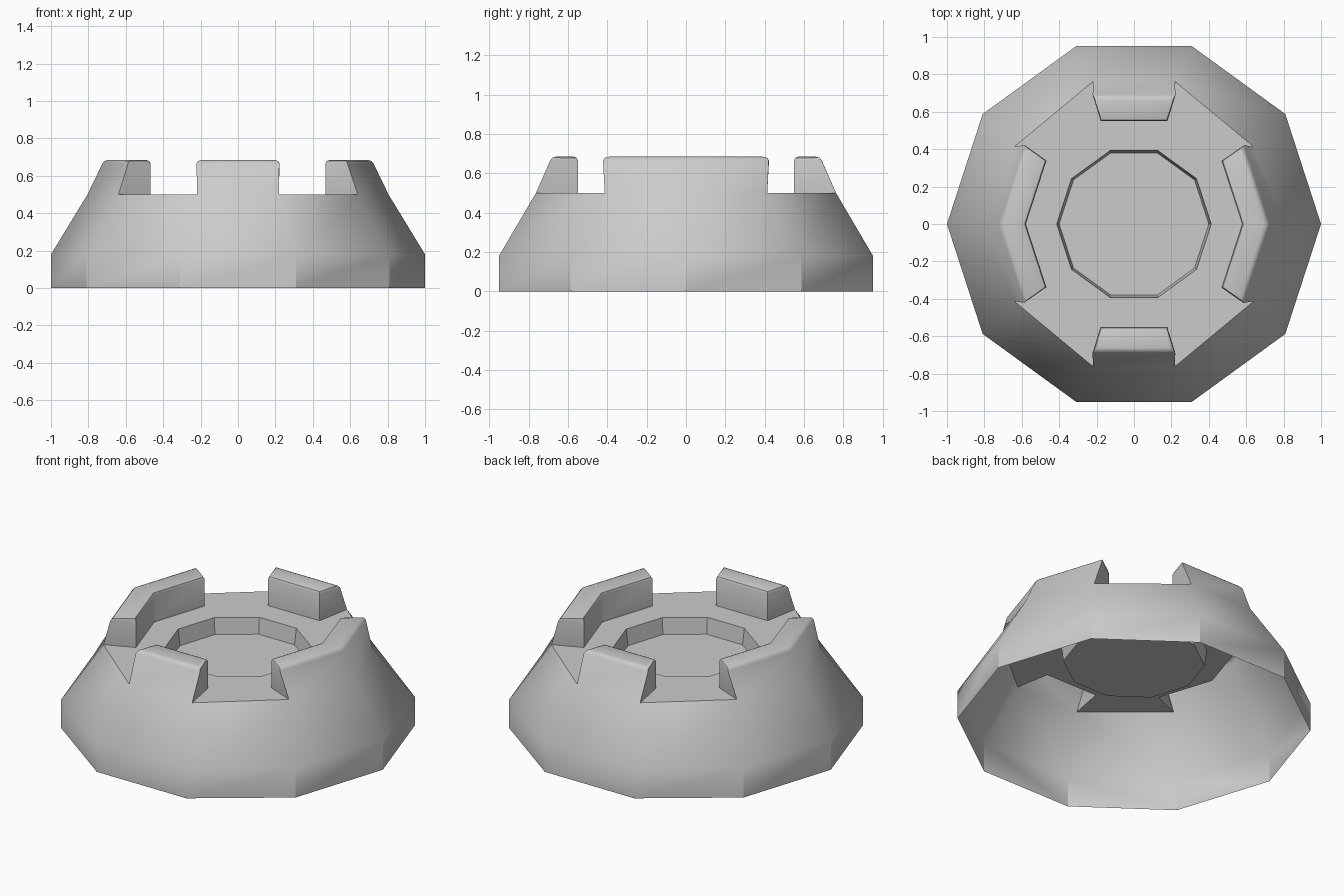
import bpy, bmesh
from math import cos, sin, radians

if "Cube" in bpy.data.objects:
    bpy.data.objects.remove(bpy.data.objects["Cube"])

N = 10
FLOOR, TOP = 0.5, 0.685
GAPS = (1, 3, 6, 8)          # sides of the decagon left open between merlons

bm = bmesh.new()


def ring(r, z):
    return [bm.verts.new((r * cos(radians(36 * k)), r * sin(radians(36 * k)), z))
            for k in range(N)]


def side(a, b, k):
    j = (k + 1) % N
    bm.faces.new((a[k], a[j], b[j], b[k]))


# rings from the outer foot, over the wall, to the central recess
foot = ring(1.0, 0.0)
shoulder = ring(1.0, 0.18)
ledge = ring(0.805, FLOOR)
top_out = ring(0.717, TOP)
top_in = ring(0.578, TOP)
floor_out = ring(0.578, FLOOR)
recess_rim = ring(0.413, FLOOR)
recess_foot = ring(0.4, 0.4)

# ledge corners beside the gaps drop straight below the merlon ends
for k, v in enumerate(ledge):
    if k % 5:
        x, y = (0.64, 0.413) if k in (1, 4, 6, 9) else (0.218, 0.763)
        v.co.x = x if v.co.x > 0 else -x
        v.co.y = y if v.co.y > 0 else -y

for k in range(N):
    side(foot, shoulder, k)
    side(shoulder, ledge, k)
    side(floor_out, recess_rim, k)
    side(recess_rim, recess_foot, k)
    if k in GAPS:
        # open gap: flat floor and the two merlon ends
        side(ledge, floor_out, k)
        for e in (k, k + 1):
            bm.faces.new((ledge[e], top_out[e], top_in[e], floor_out[e]))
    else:
        # raised merlon
        side(ledge, top_out, k)
        side(top_out, top_in, k)
        side(top_in, floor_out, k)
bm.faces.new(recess_foot)
bmesh.ops.recalc_face_normals(bm, faces=bm.faces)
bm.normal_update()

# rounded merlon tops
rims = [e for e in bm.edges
        if all(v.co.z > TOP - 0.001 for v in e.verts)
        and any(abs(f.normal.z) < 0.9 for f in e.link_faces)]
bmesh.ops.bevel(bm, geom=rims, offset=0.02, offset_type='OFFSET',
                segments=2, profile=0.5, affect='EDGES')
bmesh.ops.recalc_face_normals(bm, faces=bm.faces)

# make sure the open shell faces outward
bm.normal_update()
if max(bm.faces, key=lambda f: f.calc_center_median().z).normal.z < 0:
    bmesh.ops.reverse_faces(bm, faces=bm.faces)

mesh = bpy.data.meshes.new("notched_base")
bm.to_mesh(mesh)
bm.free()
obj = bpy.data.objects.new("notched_base", mesh)
bpy.context.collection.objects.link(obj)
bpy.context.view_layer.objects.active = obj
obj.select_set(True)
bpy.ops.object.shade_smooth_by_angle(angle=radians(35))
